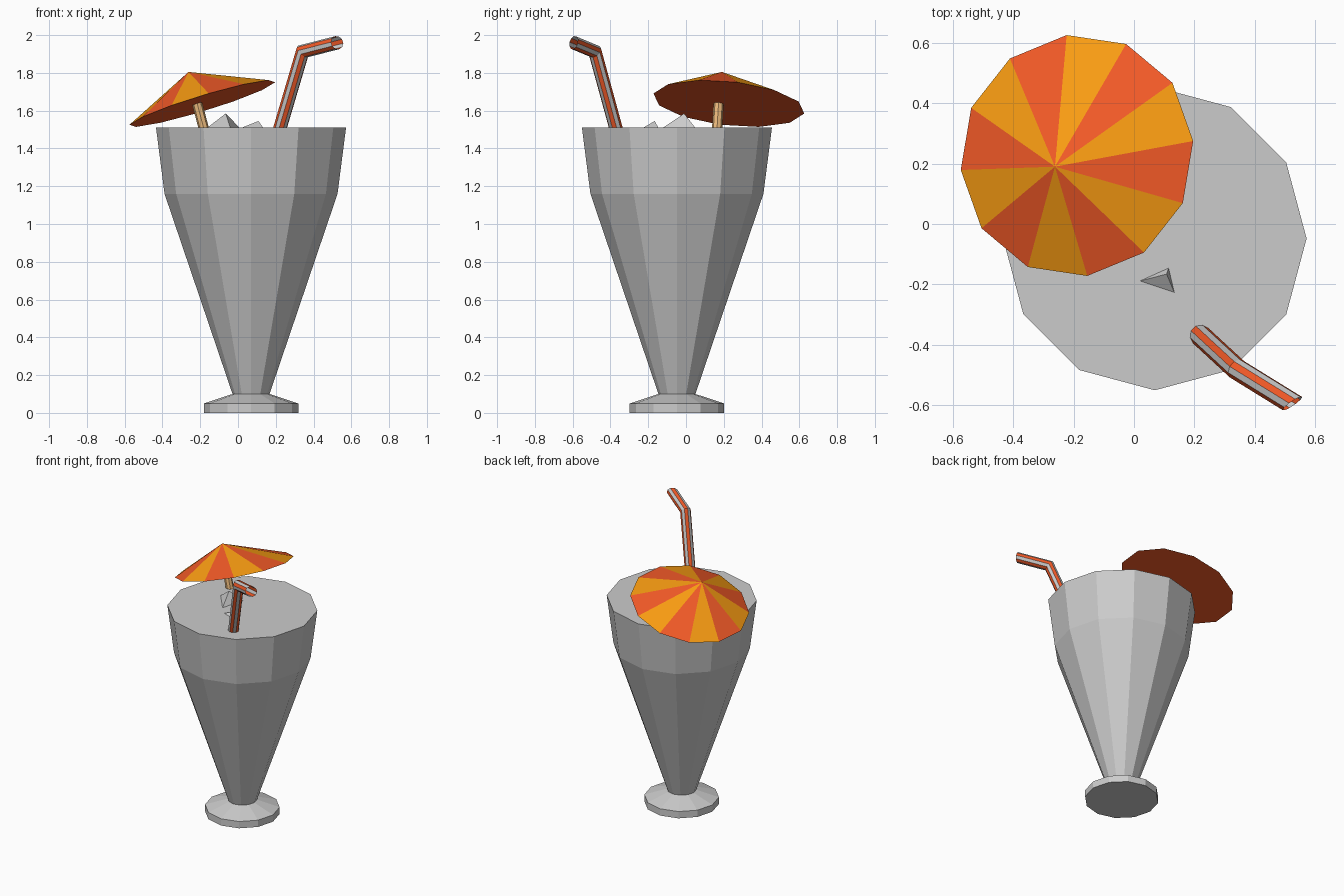
import bpy
from math import cos, sin, pi
from mathutils import Vector as V

if "Cube" in bpy.data.objects:
    bpy.data.objects.remove(bpy.data.objects["Cube"])


def material(name, rgb):
    m = bpy.data.materials.new(name)
    m.diffuse_color = (*rgb, 1)
    m.use_nodes = True
    m.node_tree.nodes["Principled BSDF"].inputs["Base Color"].default_value = m.diffuse_color
    return m


RED = material("orange_red", (0.88, 0.10, 0.02))
AMBER = material("amber", (0.94, 0.33, 0.006))
GREY = material("pale_grey", (0.8, 0.8, 0.8))
WOOD = material("wood", (0.82, 0.48, 0.20))


def make(name, verts, faces, mats=(), index=None):
    me = bpy.data.meshes.new(name)
    me.from_pydata([tuple(v) for v in verts], [], faces)
    for m in mats:
        me.materials.append(m)
    if index:
        for p, i in zip(me.polygons, index):
            p.material_index = i
    me.update()
    ob = bpy.data.objects.new(name, me)
    bpy.context.collection.objects.link(ob)
    return ob


def bridge(rings, n):
    """Quads joining consecutive rings of n points."""
    return [(r * n + k, r * n + (k + 1) % n, (r + 1) * n + (k + 1) % n, (r + 1) * n + k)
            for r in range(rings - 1) for k in range(n)]


def circle(centre, u, v, n, phase=0.0):
    return [centre + u * cos(2 * pi * (k + phase) / n) + v * sin(2 * pi * (k + phase) / n)
            for k in range(n)]


# Twelve-sided footed glass, filled to the brim
N = 12
profile = [(0.25, 0), (0.25, 0.05), (0.098, 0.10), (0.458, 1.16), (0.503, 1.51)]
verts = []
for r, z in profile:
    verts += circle(V((0.069, -0.048, z)), V((r, 0, 0)), V((0, r, 0)), N)
top = (len(profile) - 1) * N
make("glass", verts, bridge(len(profile), N)
     + [tuple(range(N))[::-1], tuple(range(top, top + N))])

# Bent striped straw: a ring slid along each segment onto the next cut plane
S, R = 10, 0.036
base, bend, tip = V((0.223, -0.372, 1.51)), V((0.342, -0.482, 1.913)), V((0.525, -0.595, 1.96))
d0, d1 = (bend - base).normalized(), (tip - bend).normalized()
start = base - d0 * 0.3
out = V((-1, 1, 0))
u = (out - d0 * out.dot(d0)).normalized()
ring = circle(start, u * R, d0.cross(u) * R, S, 0.5)
verts = list(ring)
for d, point, normal in ((d0, bend, d0 + d1), (d1, tip, V((0.55, -0.8, 0.2)))):
    ring = [p + d * ((point - p).dot(normal) / d.dot(normal)) for p in ring]
    verts += ring
make("straw", verts, bridge(3, S), (GREY, RED), [k % 2 for k in range(S)] * 2)

# Tilted paper umbrella with a flat underside
centre, apex = V((-0.189, 0.227, 1.638)), V((-0.262, 0.19, 1.805))
normal = V((-0.305, 0.107, 1)).normalized()
u = V((0.385, 0.048, 0.1125))
u = (u - normal * u.dot(normal)).normalized() * 0.404
rim = circle(centre, u, normal.cross(u), N)
make("umbrella_canopy", rim + [apex],
     [(k, (k + 1) % N, N) for k in range(N)] + [tuple(range(N))[::-1]],
     (AMBER, RED), [k % 2 for k in range(N)] + [1])

# Umbrella stick
a, b = V((-0.14, 0.155, 1.35)), V((-0.222, 0.174, 1.66))
d = (b - a).normalized()
u = d.cross(V((0, 1, 0))).normalized()
v = d.cross(u)
r = 0.027
make("umbrella_stick", circle(a, u * r, v * r, 8) + circle(b, u * r, v * r, 8),
     bridge(2, 8) + [tuple(range(8))[::-1], tuple(range(8, 16))], (WOOD,))

# Ice corners poking through the surface
ice = [[(-0.165, 0.03, 1.508), (-0.04, -0.125, 1.508), (0.01, 0.05, 1.508), (-0.065, -0.01, 1.585)],
       [(0.015, -0.19, 1.508), (0.135, -0.23, 1.508), (0.115, -0.145, 1.508), (0.108, -0.166, 1.545)]]
for i, pts in enumerate(ice):
    make(f"ice_{i + 1}", pts, [(0, 1, 3), (1, 2, 3), (2, 0, 3), (2, 1, 0)])
